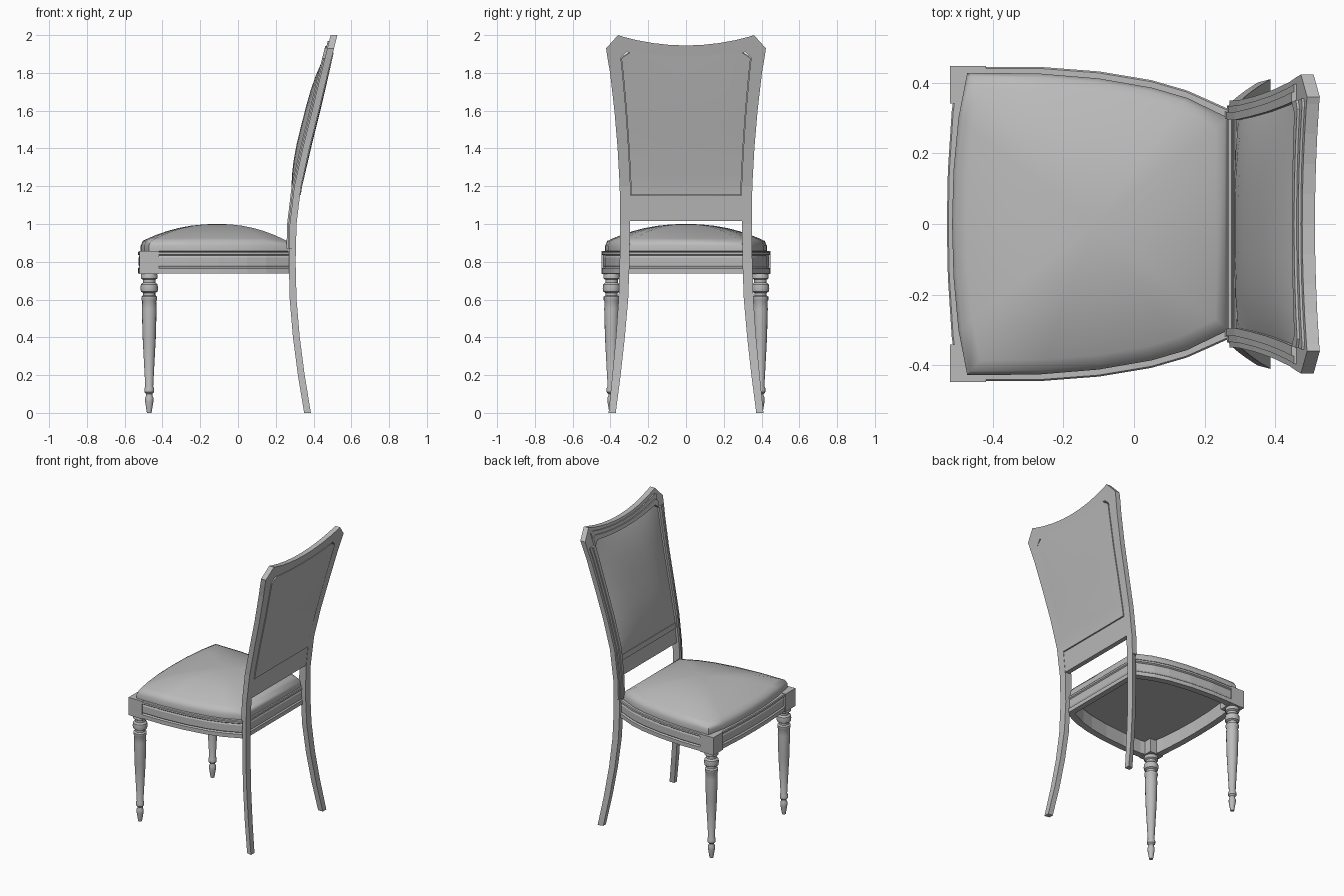
import bpy, bmesh, math

cube = bpy.data.objects.get("Cube")
if cube:
    bpy.data.objects.remove(cube, do_unlink=True)

grey = bpy.data.materials.new("plain_grey")
grey.use_nodes = True
grey.diffuse_color = (0.5, 0.5, 0.5, 1)
grey.node_tree.nodes["Principled BSDF"].inputs["Base Color"].default_value = (0.5, 0.5, 0.5, 1)


def finish(name, bm, smooth=None):
    bmesh.ops.recalc_face_normals(bm, faces=bm.faces)
    mesh = bpy.data.meshes.new(name)
    bm.to_mesh(mesh)
    bm.free()
    mesh.materials.append(grey)
    ob = bpy.data.objects.new(name, mesh)
    bpy.context.collection.objects.link(ob)
    if smooth:
        bpy.ops.object.select_all(action='DESELECT')
        ob.select_set(True)
        bpy.context.view_layer.objects.active = ob
        bpy.ops.object.shade_smooth_by_angle(angle=math.radians(smooth))
    return ob


def loft(name, rings, cyclic=False, smooth=None):
    """Skin a list of equal-length closed rings; cap the ends unless cyclic."""
    bm = bmesh.new()
    vs = [[bm.verts.new(p) for p in r] for r in rings]
    n = len(vs[0])
    pairs = list(zip(vs, vs[1:])) + ([(vs[-1], vs[0])] if cyclic else [])
    for a, b in pairs:
        for i in range(n):
            j = (i + 1) % n
            bm.faces.new((a[i], a[j], b[j], b[i]))
    if not cyclic:
        bm.faces.new(vs[0])
        bm.faces.new(vs[-1])
    return finish(name, bm, smooth)


def interp(table, z):
    for (z0, a), (z1, b) in zip(table, table[1:]):
        if z <= z1:
            return a + (b - a) * (z - z0) / (z1 - z0)
    return table[-1][1]


# Rake of the back: depth of the centreline at each height
RAKE = [(0, .368), (.2, .335), (.4, .309), (.6, .292), (.8, .287), (1, .292),
        (1.2, .316), (1.4, .36), (1.6, .41), (1.8, .458), (2, .508)]


def rake(z):
    return interp(RAKE, z)


def strip(name, pairs, front=-.018, back=.018, splay=0):
    """Bar through (outer, inner) edge pairs in y-z, following the rake.
    Splay narrows the outer side of the front face."""
    rings = []
    for (ya, za), (yb, zb) in pairs:
        rings.append([(rake(za) + front, ya + (yb - ya) * splay, za), (rake(zb) + front, yb, zb),
                      (rake(zb) + back, yb, zb), (rake(za) + back, ya, za)])
    return loft(name, rings)


def narrow(pairs, f):
    return [((b[0] + (a[0] - b[0]) * f, b[1] + (a[1] - b[1]) * f), b) for a, b in pairs]


def mirrored(half):
    """Full plan outline from the left half, which may start on the axis."""
    return half + [(x, -y) for x, y in reversed(half) if y > 0]


def plan_rings(outline, levels, cx=-.11):
    return [[(cx + (x - cx) * s, y * s, z) for x, y in outline] for s, z in levels]


# Seat rail with beaded and grooved edges, hollow below
rail_plan = mirrored([(-.53, 0), (-.527, .15), (-.516, .32), (-.5, .43), (-.42, .445),
                      (-.27, .445), (-.1, .432), (.05, .407), (.15, .378), (.28, .32)])
loft("seat_rail", plan_rings(rail_plan, [
    (.9, .855), (.99, .855), (1, .85), (1, .838), (.98, .832), (.99, .823),
    (.99, .78), (.98, .772), (1, .765), (1, .738), (.9, .738)]), cyclic=True)

# Domed seat cushion
cushion_plan = mirrored([(-.515, 0), (-.511, .15), (-.497, .3), (-.472, .428), (-.27, .426),
                         (-.1, .412), (.05, .386), (.15, .357), (.268, .3)])
dome = [(s, .905 + .095 * (1 - s ** 2.2)) for s in (.972, .9, .8, .65, .5, .35, .2, .08)]
loft("seat_cushion", plan_rings(cushion_plan, [(.93, .828), (.95, .85), (1, .856), (1, .886)] + dome),
     smooth=40)

# Turned front legs and their corner blocks
LEG = [(.04, .74), (.044, .73), (.044, .712), (.033, .705), (.033, .69), (.044, .68),
       (.047, .66), (.044, .642), (.032, .635), (.032, .622), (.042, .615), (.042, .6),
       (.037, .59), (.039, .55), (.035, .4), (.021, .14), (.026, .13), (.026, .11),
       (.017, .1), (.017, .09), (.022, .08), (.022, .06), (.013, .005), (.012, 0)]
for side, sy in (("left", -1), ("right", 1)):
    cx, cy = -.47, .394 * sy
    loft(f"front_leg_{side}", [[(cx + r * math.cos(k * math.pi / 8), cy + r * math.sin(k * math.pi / 8), z)
                               for k in range(16)] for r, z in LEG], smooth=35)
    loft(f"corner_block_{side}", [[(cx + a * .051, cy + b * .053, z) for a, b in
                                  ((-1, -1), (1, -1), (1, 1), (-1, 1))] for z in (.735, .857)])

# Back legs running up into the stiles: (height, outer, inner)
STILE = [(0, .41, .372), (.2, .39, .346), (.4, .371, .324), (.6, .357, .306), (.8, .351, .299),
         (.87, .35, .298), (1, .349, .297), (1.2, .351, .294), (1.4, .362, .304),
         (1.6, .379, .318), (1.8, .402, .336), (1.88, .416, .345)]
# Crest rail with a dipped top and cut corners
ears = [((.423, 1.93), (.416, 1.88)), ((.36, 2), (.345, 1.88))]
dip = []
for k in range(9):
    t = 1 - k / 4
    dip.append(((.34 * t, 1.945 + .048 * t * t), (.315 * t, 1.885 + .025 * t * t)))
crest = ears + dip + [tuple((-y, z) for y, z in p) for p in reversed(ears)]
strip("crest_rail", crest)
strip("lower_back_rail", [((y, 1.015), (y, 1.15)) for y in (-.3, .3)], -.016, .016)
strip("lower_rail_bead", [((y, 1.115), (y, 1.15)) for y in (-.3, .3)], -.024, 0)

MOULDINGS = (("outer", .72, -.025), ("inner", .4, -.032))
for part, f, front in MOULDINGS:
    strip(f"crest_moulding_{part}", narrow(crest[1:-1], f), front, 0)
for side, sy in (("left", -1), ("right", 1)):
    stile = [((a * sy, z), (b * sy, z)) for z, a, b in STILE]
    strip(f"back_leg_{side}", stile[:6], splay=.25)
    strip(f"back_stile_{side}", stile[5:])
    for part, f, front in MOULDINGS:
        strip(f"stile_moulding_{part}_{side}", narrow(stile[5:], f), front, 0)

# Upholstered back panel, domed in front and nearly flat behind
N = 12
half_width = [(z, b) for z, a, b in STILE] + [(2, .345)]


def panel(name, rim, bulge, inset):
    bm = bmesh.new()
    grid = []
    for j in range(N + 1):
        row = []
        for i in range(N + 1):
            u, v = (math.sin(math.pi / 2 * (2 * k / N - 1)) for k in (i, j))
            # The top edge dips in the middle and is cut off at the corners
            top = 1.892 + .025 * u * u - max(0, abs(u) - .9) * .4 - inset
            z = 1.15 + inset + (top - 1.15 - inset) * (v + 1) / 2
            y = u * (interp(half_width, z) - inset)
            swell = (1 - abs(u) ** 3) * (1 - abs(v) ** 3)
            row.append(bm.verts.new((rake(z) + rim + bulge * swell, y, z)))
        grid.append(row)
    for a, b in zip(grid, grid[1:]):
        for i in range(N):
            bm.faces.new((a[i], a[i + 1], b[i + 1], b[i]))
    # Close the pad with a straight border back to the middle of the frame
    edges = [e for e in bm.edges if e.is_boundary]
    for v in bmesh.ops.extrude_edge_only(bm, edges=edges)["geom"]:
        if isinstance(v, bmesh.types.BMVert):
            v.co.x -= rim
    finish(name, bm, 40)


panel("back_pad_front", -.02, -.036, 0)
panel("back_pad_rear", .022, .004, .003)
